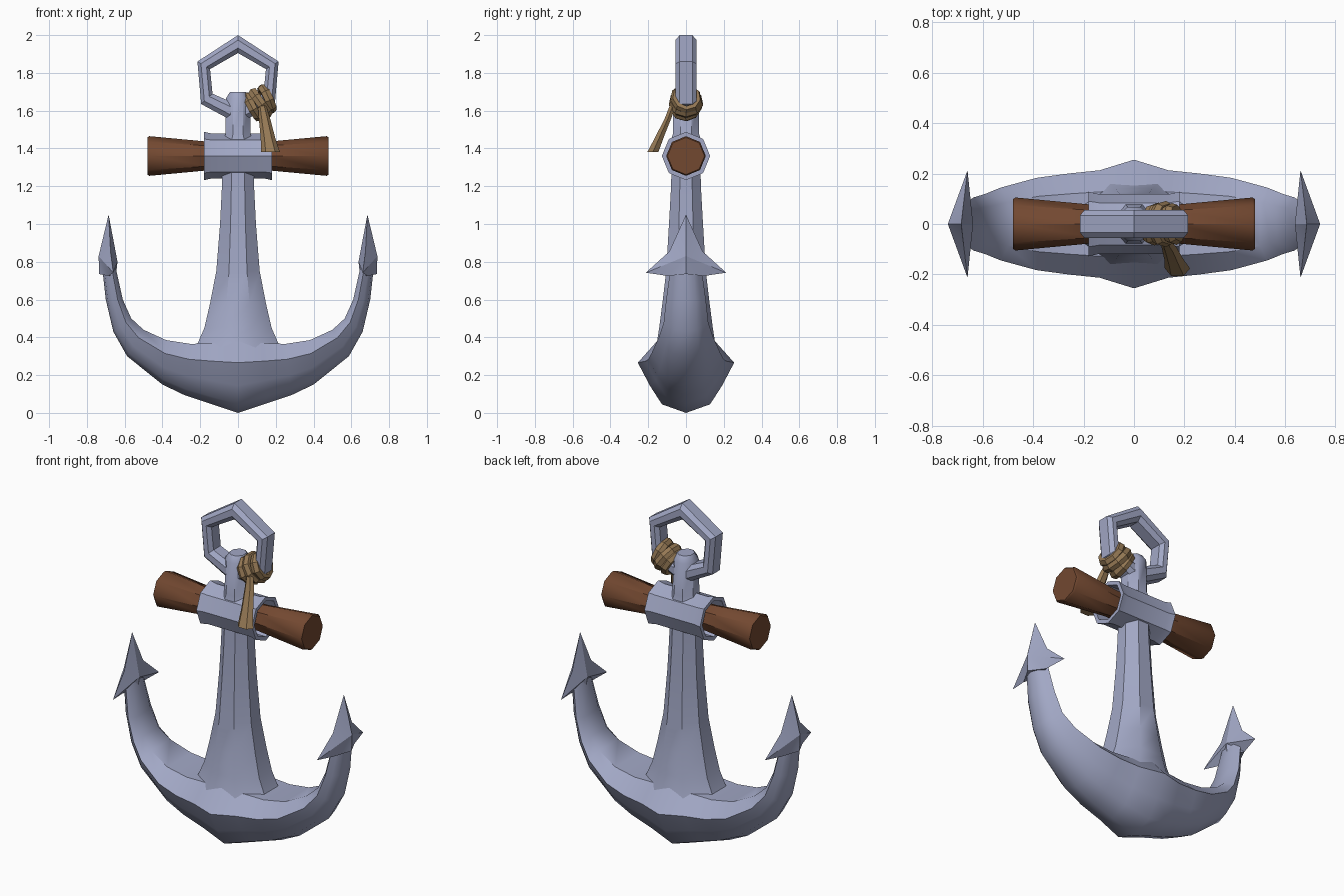
import bpy, bmesh, math
from mathutils import Vector, Matrix

if "Cube" in bpy.data.objects:
    bpy.data.objects.remove(bpy.data.objects["Cube"])


def material(name, col):
    m = bpy.data.materials.new(name)
    m.diffuse_color = (*col, 1)
    m.use_nodes = True
    m.node_tree.nodes["Principled BSDF"].inputs["Base Color"].default_value = m.diffuse_color
    return m


STEEL = material("blue_steel", (0.36, 0.39, 0.56))
WOOD = material("dark_wood", (0.17, 0.065, 0.03))
ROPE = material("rope", (0.30, 0.19, 0.09))


def finish(name, bm, mat, angle=40):
    bmesh.ops.recalc_face_normals(bm, faces=bm.faces[:])
    me = bpy.data.meshes.new(name)
    bm.to_mesh(me)
    bm.free()
    me.materials.append(mat)
    ob = bpy.data.objects.new(name, me)
    bpy.context.collection.objects.link(ob)
    bpy.ops.object.select_all(action='DESELECT')
    ob.select_set(True)
    bpy.context.view_layer.objects.active = ob
    bpy.ops.object.shade_smooth_by_angle(angle=math.radians(angle))
    return ob


def loft(name, rings, mat, loop=False, angle=40):
    """Skin equal-sized rings of points; cap the ends or close into a loop."""
    bm = bmesh.new()
    vs = [[bm.verts.new(p) for p in r] for r in rings]
    n = len(vs[0])
    for i in range(len(vs) if loop else len(vs) - 1):
        a, b = vs[i], vs[(i + 1) % len(vs)]
        for j in range(n):
            k = (j + 1) % n
            bm.faces.new((a[j], a[k], b[k], b[j]))
    if not loop:
        bm.faces.new(vs[0])
        bm.faces.new(vs[-1])
    return finish(name, bm, mat, angle)


def section(o, i, w, prof):
    """Symmetric section from outer point o to inner point i (x, z), half width w.
    prof holds (width fraction, fraction from o to i)."""
    pts = prof + [(-u, t) for u, t in reversed(prof) if u > 0]
    return [(o[0] + (i[0] - o[0]) * t, u * w, o[1] + (i[1] - o[1]) * t) for u, t in pts]


def octagon(cx, cy, z, rx, ry, n=8, off=0.5):
    k = 1 / math.cos(math.pi / n) if off else 1
    return [(cx + rx * k * math.cos((j + off) * math.tau / n),
             cy + ry * k * math.sin((j + off) * math.tau / n), z) for j in range(n)]


def x_ring(x, r, z=1.36):
    return [(x, r * math.cos(j * math.pi / 4), z + r * math.sin(j * math.pi / 4)) for j in range(8)]


# curved arms and crown: (outer point, inner point, half width)
ARM = [((0.15, 0.05), (0.13, 0.37), 0.213), ((0.285, 0.095), (0.25, 0.365), 0.2),
       ((0.40, 0.15), (0.38, 0.385), 0.183), ((0.587, 0.30), (0.50, 0.44), 0.145),
       ((0.66, 0.43), (0.565, 0.50), 0.118), ((0.70, 0.60), (0.61, 0.60), 0.105),
       ((0.72, 0.78), (0.65, 0.78), 0.08)]
PROF = [(0, 0), (0.5, 0.12), (0.75, 0.38), (1, 0.7), (0.6, 1)]


def arm_side(s):
    return [section((s * o[0], o[1]), (s * i[0], i[1]), w, PROF) for o, i, w in ARM]


loft("arms", arm_side(-1)[::-1] + [section((0, 0), (0, 0.38), 0.255, PROF)] + arm_side(1), STEEL)

# pointed flukes on both arm tips
for s, side in ((-1, "left"), (1, "right")):
    bm = bmesh.new()

    def v(x, y, z):
        return bm.verts.new((s * x, y, z))

    tip, ridge, low = v(0.685, 0, 1.05), v(0.738, 0, 0.83), v(0.735, 0, 0.735)
    inner, inlow = v(0.638, 0, 0.80), v(0.645, 0, 0.735)
    for t in (-1, 1):
        edge, barb, notch = v(0.675, t * 0.088, 0.855), v(0.66, t * 0.213, 0.742), v(0.685, t * 0.095, 0.725)
        for f in ((tip, ridge, edge), (ridge, barb, edge), (ridge, low, notch), (ridge, notch, barb),
                  (tip, edge, inner), (edge, barb, inner), (inner, barb, notch), (inner, notch, inlow),
                  (low, inlow, notch)):
            bm.faces.new(f)
    finish("fluke_" + side, bm, STEEL, 30)

# tapered shank flaring into the crown
loft("shank", [octagon(0, 0, z, rx, ry) for z, rx, ry in
               ((0.30, 0.25, 0.17), (0.365, 0.215, 0.155), (0.45, 0.178, 0.142), (0.58, 0.148, 0.125),
                (0.75, 0.115, 0.105), (1.0, 0.095, 0.09), (1.18, 0.086, 0.08), (1.30, 0.083, 0.076))], STEEL)

# collar tube holding the stock
loft("collar", [x_ring(x, r) for x, r in ((-0.18, 0.105), (-0.18, 0.128), (-0.14, 0.119), (0.14, 0.119),
                                          (0.18, 0.128), (0.18, 0.105))], STEEL, loop=True, angle=30)

# wooden stock, thin in the middle
loft("stock", [x_ring(x, r) for x, r in ((-0.48, 0.098), (-0.47, 0.105), (-0.16, 0.076), (0.16, 0.076),
                                         (0.47, 0.105), (0.48, 0.098))], WOOD)

# neck above the collar
loft("neck", [octagon(0, 0, z, rx, ry) for z, rx, ry in
              ((1.42, 0.09, 0.085), (1.475, 0.066, 0.07), (1.665, 0.064, 0.068), (1.70, 0.042, 0.046))], STEEL)

# faceted ring at the top
RING = [((0, 2.0), (0, 1.905)), ((0.215, 1.86), (0.148, 1.82)), ((0.195, 1.635), (0.135, 1.69)),
        ((0, 1.53), (0, 1.63)), ((-0.195, 1.635), (-0.135, 1.69)), ((-0.215, 1.86), (-0.148, 1.82))]
loft("ring", [section(o, i, 0.056, [(0.6, 0), (1, 0.28), (1, 0.72), (0.6, 1)]) for o, i in RING],
     STEEL, loop=True, angle=30)

# rope coils wound around the ring
for k, (d, tilt, rad) in enumerate(((-0.042, 0.50, 0.066), (0.0, 0.62, 0.072), (0.042, 0.42, 0.064))):
    axis = Vector((math.cos(tilt), 0.12 * (k - 1), math.sin(tilt))).normalized()
    c = Vector((0.118, 0, 1.643)) + Vector((0.85, 0, 0.5)) * d
    side = Vector((0, 1, 0)).cross(axis).normalized()
    back = axis.cross(side)
    rings = []
    for j in range(9):
        a = j * math.tau / 9
        out = side * math.cos(a) + back * math.sin(a)
        rings.append([c + out * (rad + 0.021 * math.cos(b)) + axis * 0.027 * math.sin(b)
                      for b in (i * math.tau / 6 for i in range(6))])
    loft("rope_coil_%d" % (k + 1), rings, ROPE, loop=True, angle=30)

# hanging rope tail widening to a frayed end
loft("rope_tail", [octagon(x, y, z, rx, ry, 6, 0) for x, y, z, rx, ry in
                   ((0.125, -0.065, 1.64, 0.02, 0.018), (0.14, -0.095, 1.56, 0.03, 0.02),
                    (0.158, -0.14, 1.46, 0.038, 0.026), (0.172, -0.176, 1.38, 0.05, 0.034))], ROPE, angle=30)
